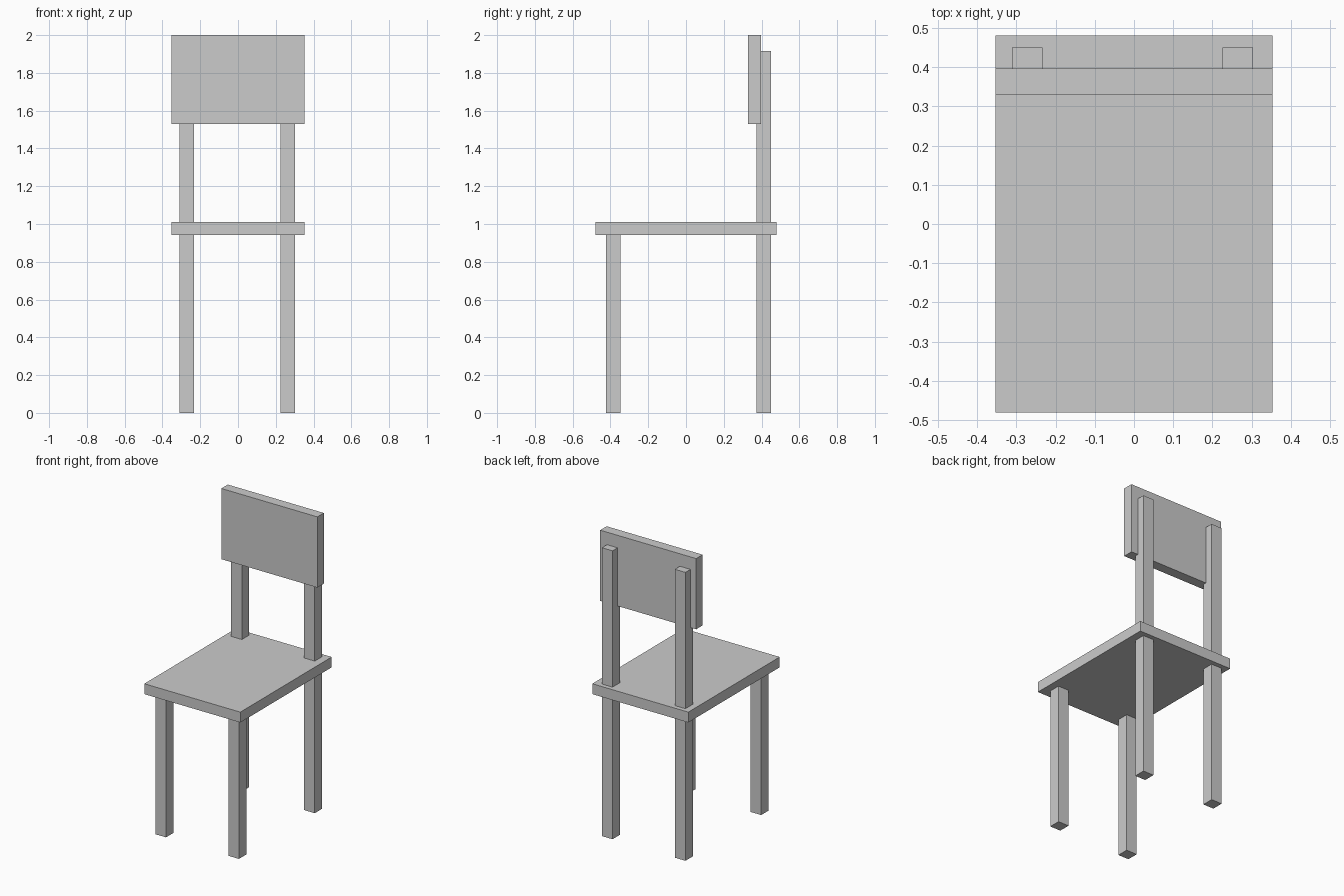
import bpy

if "Cube" in bpy.data.objects:
    bpy.data.objects.remove(bpy.data.objects["Cube"])


def box(name, x, y, z):
    """Box spanning the given (min, max) ranges."""
    spans = (x, y, z)
    bpy.ops.mesh.primitive_cube_add(size=1, location=[(a + b) / 2 for a, b in spans])
    ob = bpy.context.object
    ob.name = name
    ob.scale = [b - a for a, b in spans]
    bpy.ops.object.transform_apply(location=False, rotation=False, scale=True)
    return ob


# seat slab
box("seat", (-0.353, 0.353), (-0.48, 0.48), (0.942, 1.011))

# short front legs and tall back posts
for side, x in (("left", (-0.311, -0.233)), ("right", (0.225, 0.303))):
    box("front_leg_" + side, x, (-0.423, -0.346), (0, 0.944))
    box("back_post_" + side, x, (0.373, 0.45), (0, 1.917))

# backrest panel in front of the posts
box("backrest", (-0.353, 0.353), (0.329, 0.397), (1.53, 2.0))
